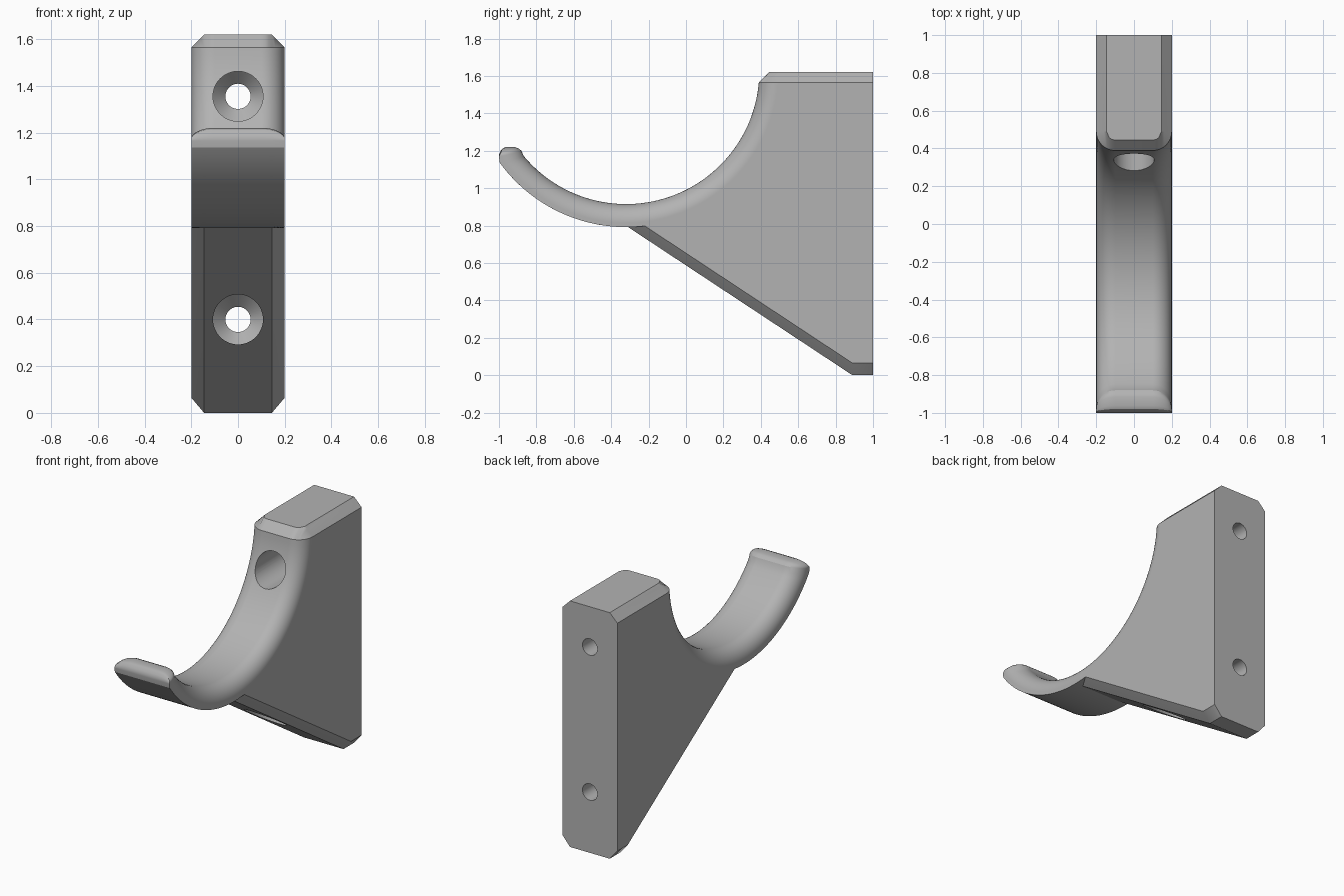
import bpy, bmesh, math

if "Cube" in bpy.data.objects:
    bpy.data.objects.remove(bpy.data.objects["Cube"])

CY, CZ = -0.32, 1.627            # centre of the cradle arc
R_IN, R_OUT = 0.712, 0.835       # inner and outer cradle radii
HALF, FILLET, CHAMFER = 0.2, 0.1, 0.055
TOP = 1.62
TIP = [(-0.88, 1.20), (-0.895, 1.212), (-0.915, 1.22), (-0.962, 1.22),
       (-0.98, 1.213), (-0.993, 1.197), (-0.999, 1.18)]
TIP_END = (-1.0, 1.165)

grey = bpy.data.materials.new("grey plastic")
grey.diffuse_color = (0.45, 0.45, 0.45, 1)
grey.use_nodes = True
grey.node_tree.nodes["Principled BSDF"].inputs["Base Color"].default_value = grey.diffuse_color


def arc(radius, a0, a1, n):
    return [(CY + radius * math.cos(a0 + (a1 - a0) * i / n),
             CZ + radius * math.sin(a0 + (a1 - a0) * i / n)) for i in range(n + 1)]


def section(x):
    """Side outline (y, z) of the bracket at a distance x from its middle."""
    over = max(0.0, abs(x) - (HALF - FILLET))
    inset = FILLET - math.sqrt(max(0.0, FILLET ** 2 - over ** 2))
    d = min(CHAMFER, HALF - abs(x))              # top chamfer depth here
    k = 1 - d / CHAMFER                          # 0 on the flat, 1 at the side
    pts = [(1, 0.065 * k), (1, TOP - CHAMFER + d)]
    # chamfered top front edge
    r = FILLET - d
    front = 0.3893 + d + r - math.sqrt(max(0.0, r * r - over * over))
    pts.append((front, TOP - CHAMFER + d))
    # inner cradle arc, from the top front down and out to the tip
    radius = R_IN + inset
    f = 1 - inset / 0.118
    tip = [(TIP_END[0] + (y - TIP_END[0]) * f, TIP_END[1] + (z - TIP_END[1]) * f)
           for y, z in TIP]
    a0 = -math.asin((CZ - TOP + CHAMFER) / radius)
    a1 = math.atan2(tip[0][1] - CZ, tip[0][0] - CY)
    pts += arc(radius, a0, a1, 56)[:-1]
    # rounded tip, then the outer arc back under the cradle
    pts += tip + [TIP_END]
    end = -math.pi / 2 + math.asin((0.01 + 0.09 * k) / R_OUT)
    pts += arc(R_OUT, math.radians(216 - 360), end, 36)
    # foot of the slanted underside
    pts.append((0.89, 0.065 * k))
    return pts


def finish(name, bm):
    bmesh.ops.recalc_face_normals(bm, faces=bm.faces)
    me = bpy.data.meshes.new(name)
    bm.to_mesh(me)
    bm.free()
    me.materials.append(grey)
    ob = bpy.data.objects.new(name, me)
    bpy.context.collection.objects.link(ob)
    return ob


def loft(name, rings, closed_ends=True):
    bm = bmesh.new()
    loops = [[bm.verts.new(p) for p in ring] for ring in rings]
    n = len(loops[0])
    for a, b in zip(loops, loops[1:]):
        for i in range(n):
            j = (i + 1) % n
            bm.faces.new((a[i], a[j], b[j], b[i]))
    bm.faces.new(loops[0])
    bm.faces.new(loops[-1])
    bmesh.ops.remove_doubles(bm, verts=bm.verts, dist=0.0006)
    return finish(name, bm)


# bracket body with hook, lofted across its width
half = [0.1 + 0.1 * math.sin(math.radians(a))
        for a in (0, 9, 18, 26.744, 36, 45, 54, 63, 72, 81, 90)]
xs = [-x for x in reversed(half)] + half
bracket = loft("hook_bracket", [[(x, y, z) for y, z in section(x)] for x in xs])

# countersunk screw holes
for i, z in enumerate((0.40, 1.355)):
    rings = [[(r * math.cos(t * math.tau / 48), y, z + r * math.sin(t * math.tau / 48))
              for t in range(48)]
             for y, r in ((-0.6, 0.107), (0.8, 0.107), (0.855, 0.054), (1.2, 0.054))]
    cutter = loft("screw_hole_cutter", rings)
    cutter.hide_render = True
    mod = bracket.modifiers.new("screw hole", 'BOOLEAN')
    mod.operation, mod.solver, mod.object = 'DIFFERENCE', 'EXACT', cutter
    bpy.context.view_layer.objects.active = bracket
    bpy.ops.object.modifier_apply(modifier=mod.name)
    bpy.data.objects.remove(cutter)

# smooth curves, crisp chamfers
bpy.ops.object.select_all(action='DESELECT')
bracket.select_set(True)
bpy.context.view_layer.objects.active = bracket
bpy.ops.object.shade_smooth_by_angle(angle=math.radians(25))
weighted = bracket.modifiers.new("even shading", 'WEIGHTED_NORMAL')
weighted.keep_sharp = True
